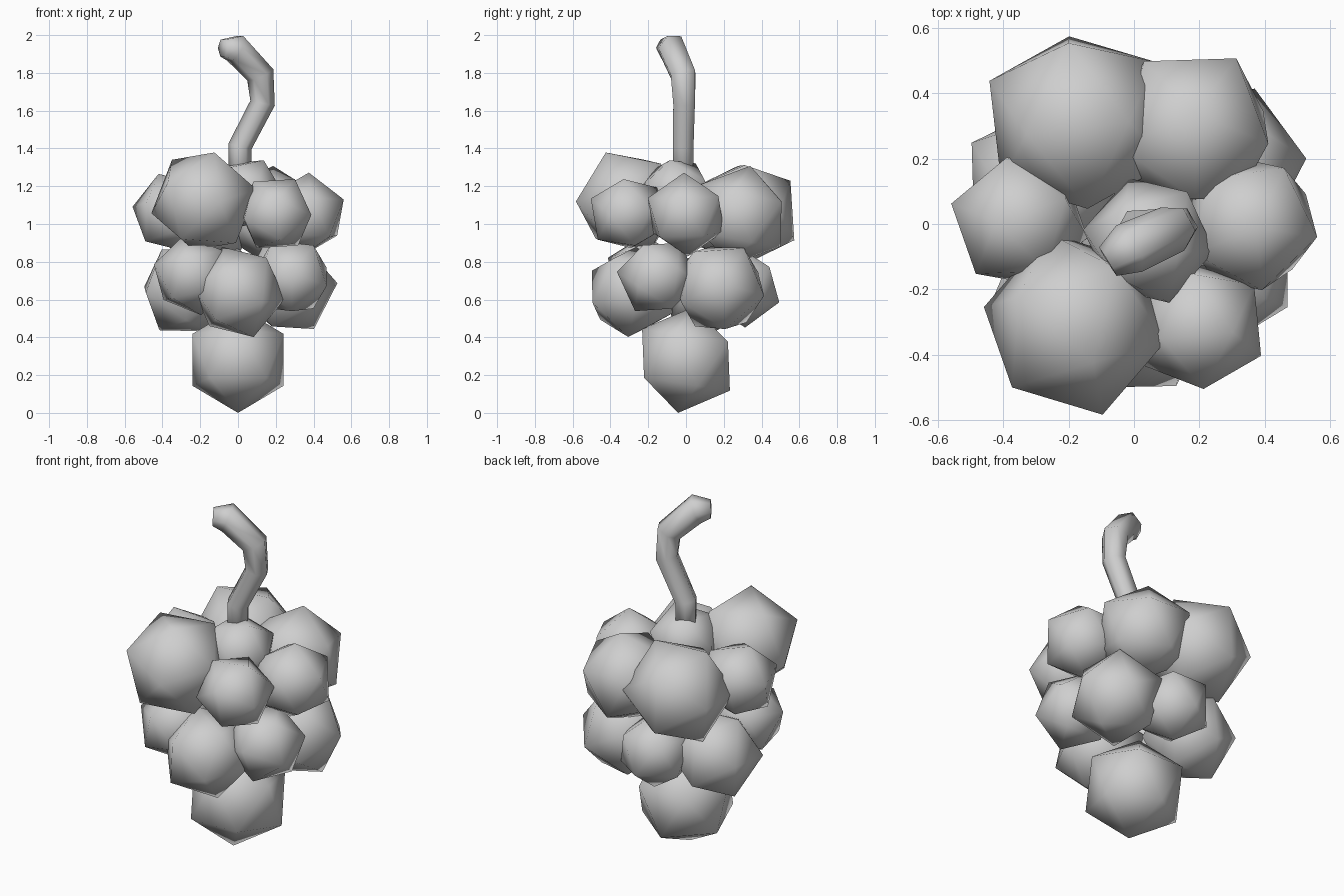
import bpy
import bmesh
from mathutils import Vector, Matrix

if "Cube" in bpy.data.objects:
    bpy.data.objects.remove(bpy.data.objects["Cube"], do_unlink=True)

# One plain grey for everything
TONE = (0.62, 0.62, 0.62, 1)
grey = bpy.data.materials.new("plain_grey")
grey.use_nodes = True
grey.diffuse_color = TONE
grey.node_tree.nodes["Principled BSDF"].inputs["Base Color"].default_value = TONE


def berry(name, centre, radius, corner, side):
    """Smooth icosahedron: one corner points along 'corner', a neighbour leans to 'side'."""
    z = Vector(corner).normalized()
    x = Vector(side)
    x = (x - z * x.dot(z)).normalized()
    turn = Matrix((x, z.cross(x), z)).transposed().to_4x4()
    bpy.ops.mesh.primitive_ico_sphere_add(subdivisions=1, radius=1)
    ob = bpy.context.object
    ob.name = name
    ob.data.name = name
    ob.data.transform(turn @ Matrix.Scale(radius, 4))
    ob.location = centre
    ob.data.materials.append(grey)
    bpy.ops.object.shade_smooth()


# Lowest berry
berry("bottom_berry", (0, 0, .281), .284, (0, -.15, -1), (0, 1, -.4))

# Middle ring
berry("middle_front_berry", (0, -.285, .64), .253, (.08, -.02, -.23), (.22, .02, -.06))
berry("middle_front_right_berry", (-.24, -.22, .73), .217, (-.04, 0, .19), (-.2, -.04, .06))
berry("middle_front_left_berry", (.285, -.15, .72), .217, (0, -1, .12), (0, -.5, -.85))
berry("middle_back_left_berry", (.268, .178, .665), .26, (.235, .02, .02), (.15, .03, -.21))
berry("middle_back_right_berry", (-.277, .123, .648), .253, (-.21, .12, .02), (-.11, 0, -.23))
berry("middle_back_berry", (-.015, .295, .665), .214, (0, .2, -.08), (0, .06, -.2))

# Upper ring
berry("upper_front_right_berry", (-.18, -.305, 1.12), .29, (.055, -.12, .26), (.085, -.28, 0))
berry("upper_front_left_berry", (.2, -.31, 1.055), .21, (.1, -.02, .18), (0, -.2, .06))
berry("upper_left_berry", (.355, 0, 1.05), .223, (.02, -.01, .22), (.21, -.04, .07))
berry("upper_right_berry", (-.35, .01, 1.06), .217, (-.2, .05, .03), (-.12, -.08, -.17))
berry("upper_back_right_berry", (-.17, .31, 1.055), .3, (-.03, .28, -.15), (-.03, .243, .17))
berry("upper_back_left_berry", (.175, .288, 1.045), .268, (.01, .05, .25), (.145, .23, .08))

# Centre berry under the stem
berry("top_berry", (.045, -.05, 1.16), .203, (.1, -.04, .195), (-.09, .12, .17))

# Crooked six-sided stem with a swollen, blunt tip
path = [(.01, -.015, 1.22, 1), (.01, -.015, 1.41, 1.05), (.13, -.01, 1.64, 1.1),
        (.118, -.015, 1.79, 1.25), (-.015, -.075, 1.93, 1.35), (-.08, -.115, 1.932, .85)]
curve = bpy.data.curves.new("stem_path", "CURVE")
curve.dimensions = "3D"
curve.bevel_depth = .06
curve.bevel_resolution = 1
curve.use_fill_caps = True
spline = curve.splines.new("POLY")
spline.points.add(len(path) - 1)
for point, (x, y, z, r) in zip(spline.points, path):
    point.co = (x, y, z, 1)
    point.radius = r
helper = bpy.data.objects.new("stem_helper", curve)
bpy.context.collection.objects.link(helper)
bpy.context.view_layer.update()
mesh = bpy.data.meshes.new_from_object(helper.evaluated_get(bpy.context.evaluated_depsgraph_get()))
bpy.data.objects.remove(helper, do_unlink=True)
mesh.name = "stem"
mesh.materials.clear()
mesh.materials.append(grey)

# Weld the caps so the tip shades smoothly
bm = bmesh.new()
bm.from_mesh(mesh)
bmesh.ops.remove_doubles(bm, verts=bm.verts, dist=.001)
for face in bm.faces:
    face.smooth = True
    face.material_index = 0
bm.to_mesh(mesh)
bm.free()
stem = bpy.data.objects.new("stem", mesh)
bpy.context.collection.objects.link(stem)
